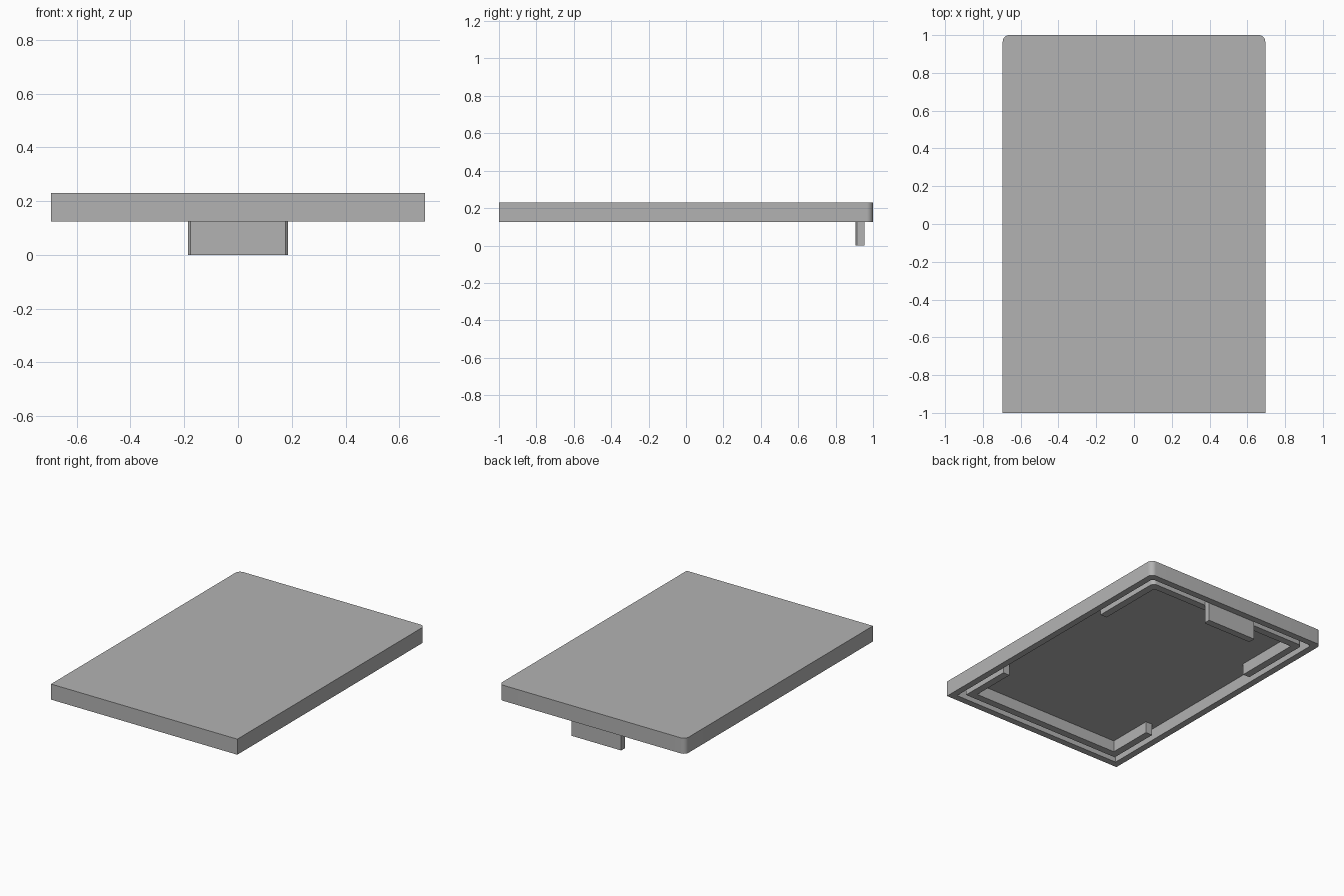
import bpy, bmesh, math

cube = bpy.data.objects.get("Cube")
if cube:
    bpy.data.objects.remove(cube, do_unlink=True)

grey = bpy.data.materials.new("mid_grey")
grey.use_nodes = True
colour = (0.45, 0.45, 0.45, 1)
grey.diffuse_color = colour
grey.node_tree.nodes["Principled BSDF"].inputs["Base Color"].default_value = colour

HX, HY = 0.695, 1.0              # half width and half length
RIM, CEILING, TOP = 0.125, 0.205, 0.23
RIM_IN, LIP_OUT, LIP_IN = 0.045, 0.085, 0.135   # insets from the outer edge


def back_path(inset, radius, y_end):
    """U-shaped path with rounded back corners, open towards the front."""
    x, y = HX - inset, HY - inset
    right = [(x - radius + radius * math.cos(a), y - radius + radius * math.sin(a))
             for a in (math.pi / 2 * i / 8 for i in range(9))]
    right.insert(0, (x, y_end))
    return right + [(-px, py) for px, py in reversed(right)]


def skin(name, loops):
    """Join stacked (outline, height) loops with walls and cap both ends."""
    bm = bmesh.new()
    rings = [[bm.verts.new((x, y, z)) for x, y in outline] for outline, z in loops]
    for a, b in zip(rings, rings[1:]):
        n = len(a)
        for i in range(n):
            j = (i + 1) % n
            bm.faces.new((a[i], a[j], b[j], b[i]))
    bm.faces.new(rings[0])
    bm.faces.new(rings[-1])
    bmesh.ops.recalc_face_normals(bm, faces=bm.faces)
    mesh = bpy.data.meshes.new(name)
    bm.to_mesh(mesh)
    bm.free()
    mesh.materials.append(grey)
    obj = bpy.data.objects.new(name, mesh)
    bpy.context.collection.objects.link(obj)
    bpy.context.view_layer.objects.active = obj
    obj.select_set(True)
    bpy.ops.object.shade_smooth_by_angle(angle=math.radians(30))
    obj.select_set(False)
    return obj


def prism(name, outline, z0, z1):
    return skin(name, [(outline, z0), (outline, z1)])


# Hollow lid: ceiling, rim wall and flat top in one shell
outer = back_path(0, 0.035, -HY)
inner = back_path(RIM_IN, 0.02, -HY + RIM_IN)
skin("lid_shell", [(inner, CEILING), (inner, RIM), (outer, RIM), (outer, TOP)])

# Back locating lip, wrapping both rounded corners
back = back_path(LIP_OUT, 0.03, 0.40) + back_path(LIP_IN, 0.01, 0.40)[::-1]
prism("back_lip", back, RIM + 0.002, CEILING + 0.01)


# Front locating lip with square corners
def front_path(inset):
    x, y = HX - inset, -HY + inset
    return [(x, -0.55), (x, y), (-x, y), (-x, -0.55)]


front_out = front_path(LIP_OUT)
front_in = front_path(LIP_IN)
prism("front_lip", front_out + front_in[::-1], RIM + 0.002, CEILING + 0.01)

# Hanging catch tab at the back, inner corners eased
c, x, y0, y1 = 0.008, 0.185, 0.907, 0.955
tab = [(x, y1), (-x, y1), (-x, y0 + c), (c - x, y0), (x - c, y0), (x, y0 + c)]
prism("catch_tab", tab, 0, CEILING + 0.01)
